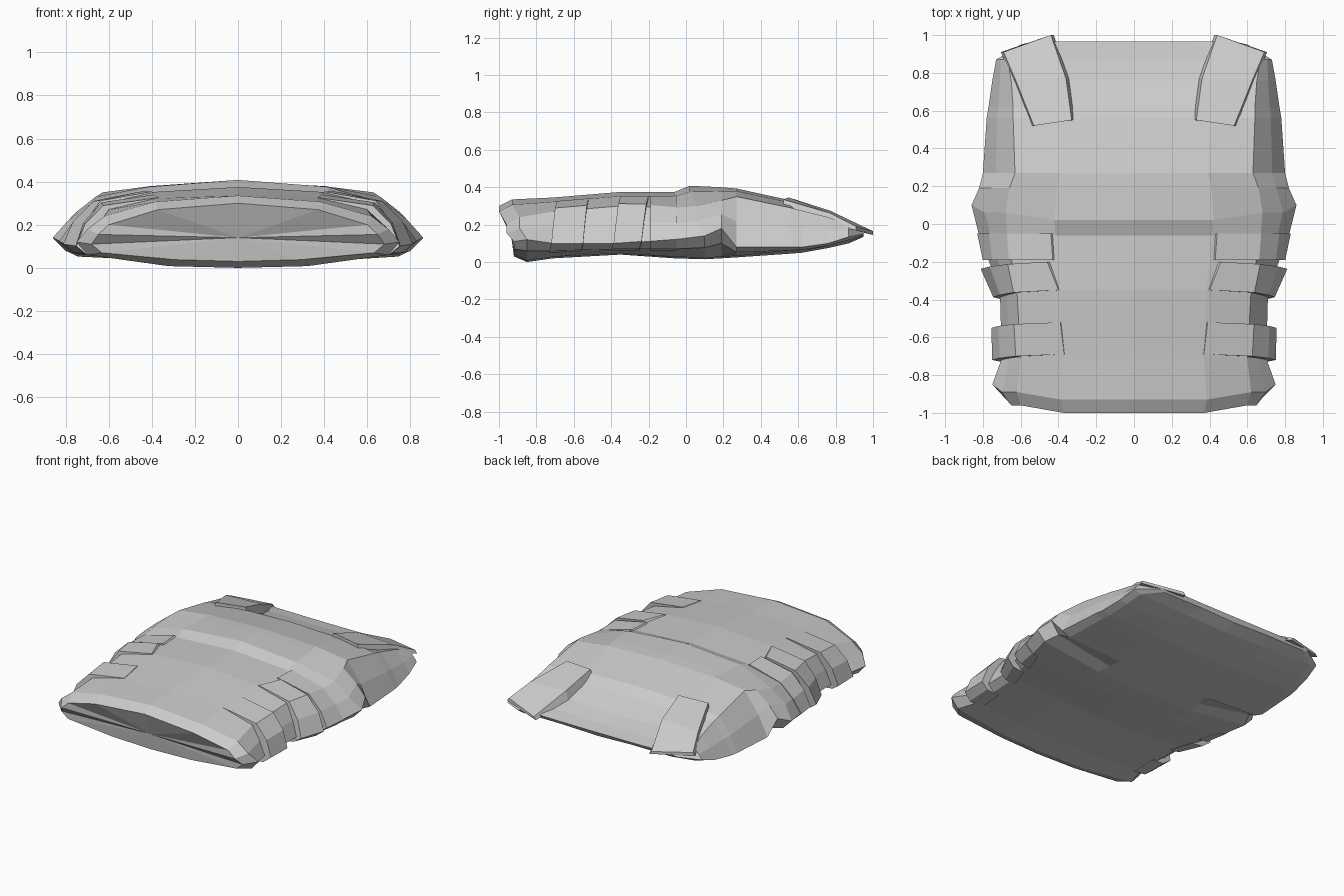
import bpy, bmesh

if "Cube" in bpy.data.objects:
    bpy.data.objects.remove(bpy.data.objects["Cube"])

grey = bpy.data.materials.new("plain_grey")
grey.use_nodes = True
colour = (0.6, 0.6, 0.6, 1)
grey.diffuse_color = colour
grey.node_tree.nodes["Principled BSDF"].inputs["Base Color"].default_value = colour

# Stations along the body: y on top, y underneath, bottom z, top z,
# edge half width, edge z, shoulder x, shoulder z
STATIONS = [
    (-1.0, -.92, .03, .30, .68, .11, .60, .20),
    (-.93, -.85, .0, .335, .75, .12, .62, .24),
    (-.71, -.71, .02, .345, .70, .10, .60, .27),
    (-.35, -.35, .04, .375, .71, .10, .62, .30),
    (-.06, -.06, .02, .375, .82, .12, .67, .29),
    (.02, .10, .015, .408, .86, .14, .68, .30),
    (.19, .19, .02, .40, .82, .18, .66, .33),
    (.27, .27, .025, .393, .80, .08, .63, .35),
    (.56, .56, .045, .33, .78, .08, .64, .29),
    (.62, .62, .05, .275, .77, .08, .64, .275),
    (.76, .76, .075, .21, .75, .10, .65, .24),
    (.87, .87, .10, .18, .73, .135, .67, .20),
    (.965, .95, .135, .165, .60, .15, .52, .17),
]


def profile(s):
    """Half cross-section from bottom centre round to top centre."""
    yt, yb, zb, zt, w, ze, xs, zs = s
    ym = (yt + yb) / 2
    return [(0, yb, zb), (.43 * w, yb, zb + .008), (.93 * w, yb, (zb + ze) / 2),
            (w, yb, ze), (xs + .6 * (w - xs), ym, (ze + zs) / 2),
            (xs, ym if yb > yt else yt, zs),
            (.62 * xs, yt, zt - .3 * (zt - zs)), (0, yt, zt)]


def profile_at(y):
    """Cross-section interpolated between stations."""
    for a, b in zip(STATIONS, STATIONS[1:]):
        if a[0] <= y <= b[0]:
            t = (y - a[0]) / (b[0] - a[0])
            return profile([p + t * (q - p) for p, q in zip(a, b)])


def finish(name, bm, mirror=False):
    if mirror:
        geo = bmesh.ops.duplicate(bm, geom=bm.verts[:] + bm.edges[:] + bm.faces[:])
        for v in geo["geom"]:
            if isinstance(v, bmesh.types.BMVert):
                v.co.x *= -1
    bmesh.ops.recalc_face_normals(bm, faces=bm.faces[:])
    mesh = bpy.data.meshes.new(name)
    bm.to_mesh(mesh)
    bm.free()
    mesh.materials.append(grey)
    obj = bpy.data.objects.new(name, mesh)
    bpy.context.collection.objects.link(obj)


def loft(bm, rings):
    """Skin closed rings and close the far end."""
    rows = [[bm.verts.new(p) for p in ring] for ring in rings]
    n = len(rows[0])
    for a, b in zip(rows, rows[1:]):
        for i in range(n):
            j = (i + 1) % n
            bm.faces.new((a[i], a[j], b[j], b[i]))
    bm.faces.new(rows[-1])
    return rows


# Vest body, with a shallow fan closing the waist opening
bm = bmesh.new()
rings = []
for s in STATIONS:
    half = profile(s)
    rings.append(half + [(-x, y, z) for x, y, z in half[-2:0:-1]])
rim = loft(bm, rings)[0]
centre = bm.verts.new((0, -.935, .14))
for a, b in zip(rim, rim[1:] + rim[:1]):
    bm.faces.new((a, b, centre))
finish("vest_body", bm)


# Side straps, flush at the belly and proud at the flanks
def side_strap(name, front, back, inner_x, out, skew):
    bm = bmesh.new()
    rings = []
    for y, x_in, grow in zip((front, back), inner_x, out):
        base = profile_at(y)[2:7]
        base[-1] = (x_in, y, base[-1][2] + .002)
        outer, inner = [], []
        for i, (x, _, z) in enumerate(base):
            k = 1 - i / (len(base) - 1)
            yy = y - skew * k
            lift = .35 * grow if i in (2, 3) else 0
            outer.append((x + grow * min(1, 2 * k), yy, z + lift))
            inner.append((x - .04, yy, z - .01 - .03 * (i > 2)))
        rings.append(outer + inner[::-1])
    rows = loft(bm, rings)
    bm.faces.new(rows[0])
    finish(name, bm, mirror=True)


side_strap("upper_side_straps", -.19, -.05, (.43, .44), (.03, .005), 0)
side_strap("middle_side_straps", -.35, -.20, (.40, .46), (.035, .045), .05)
side_strap("lower_side_straps", -.69, -.52, (.37, .39), (.05, .05), .04)

# Shoulder straps: bent plates running over the chest to the collar
bm = bmesh.new()
path = [((.33, .55, .345), (.53, .52, .335)),
        ((.36, .77, .275), (.63, .77, .262)),
        ((.44, 1.0, .165), (.69, .91, .19))]
rows = loft(bm, [(a, b, (b[0] + .015, b[1], b[2] - d), (a[0] - .015, a[1], a[2] - d))
                 for (a, b), d in zip(path, (.045, .06, .02))])
bm.faces.new(rows[0])
finish("shoulder_straps", bm, mirror=True)
